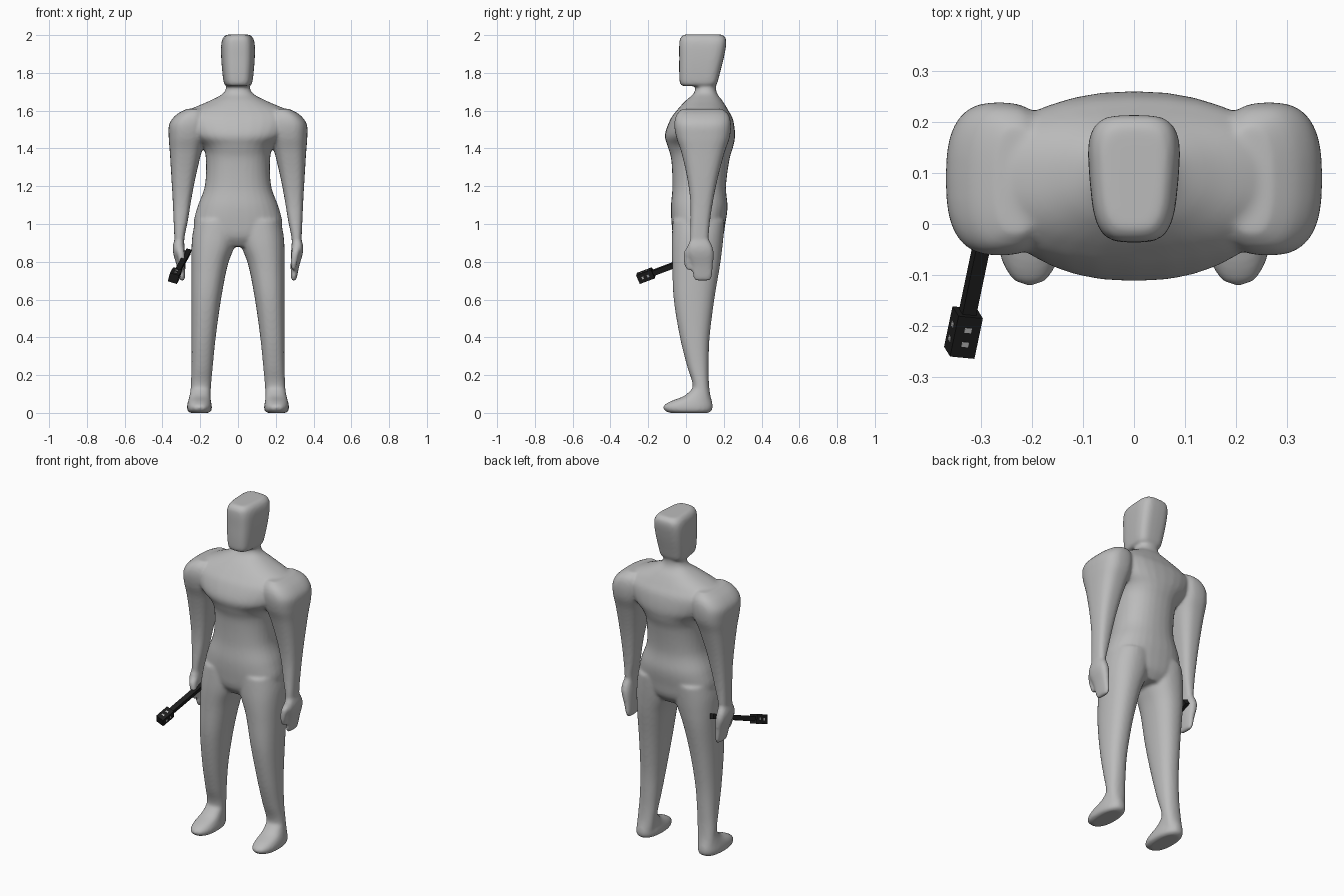
import bpy, bmesh, math
from mathutils import Vector, Matrix

if "Cube" in bpy.data.objects:
    bpy.data.objects.remove(bpy.data.objects["Cube"])


def material(name, rgb):
    m = bpy.data.materials.new(name)
    m.diffuse_color = (*rgb, 1)
    m.use_nodes = True
    m.node_tree.nodes["Principled BSDF"].inputs["Base Color"].default_value = m.diffuse_color
    return m


SKIN = material("grey_clay", (0.5, 0.5, 0.5))
BLACK = material("black_metal", (0.012, 0.012, 0.012))
LIGHT = material("light_grey", (0.5, 0.5, 0.5))


def spline(rows, steps=6):
    """Catmull-Rom interpolation between cross-sections."""
    out = []
    n = len(rows)
    for i in range(n - 1):
        p = [rows[max(0, min(n - 1, i + k))] for k in (-1, 0, 1, 2)]
        for s in range(steps):
            t = s / steps
            out.append([0.5 * (2 * b + (c - a) * t + (2 * a - 5 * b + 4 * c - d) * t * t
                               + (3 * b - a - 3 * c + d) * t ** 3)
                        for a, b, c, d in zip(*p)])
    return out + [list(rows[-1])]


def loft(bm, rows, power=2.3, side=1, taper=0.0, seg=32):
    """Stack of rounded sections; each row is z, x min, x max, y min, y max."""
    rings = []
    for z, x0, x1, y0, y1 in spline(rows):
        ring = []
        for k in range(seg):
            a = 2 * math.pi * k / seg
            c, s = math.cos(a), math.sin(a)
            u = math.copysign(abs(c) ** (2 / power), c)
            v = math.copysign(abs(s) ** (2 / power), s)
            x = (x0 + x1) / 2 + u * (x1 - x0) / 2 * (1 + taper * v)
            ring.append(bm.verts.new((side * x, (y0 + y1) / 2 + v * (y1 - y0) / 2, z)))
        rings.append(ring)
    faces = [bm.faces.new((a[k], a[(k + 1) % seg], b[(k + 1) % seg], b[k]))
             for a, b in zip(rings, rings[1:]) for k in range(seg)]
    faces += [bm.faces.new(rings[0][::-1]), bm.faces.new(rings[-1])]
    bmesh.ops.recalc_face_normals(bm, faces=faces)


def finish(name, bm, mats):
    me = bpy.data.meshes.new(name)
    bm.to_mesh(me)
    bm.free()
    for m in mats:
        me.materials.append(m)
    ob = bpy.data.objects.new(name, me)
    bpy.context.collection.objects.link(ob)
    return ob


body = bmesh.new()

# Torso with neck
loft(body, [(z, -w, w, a, b) for z, w, a, b in [
    (0.88, .10, -.03, .16), (0.93, .20, -.065, .195), (1.00, .234, -.076, .208),
    (1.09, .215, -.08, .22), (1.20, .176, -.072, .212), (1.34, .17, -.078, .23),
    (1.41, .19, -.097, .25), (1.47, .26, -.112, .26), (1.55, .30, -.085, .25),
    (1.60, .265, -.05, .225), (1.65, .155, -.005, .195), (1.69, .08, .04, .165),
    (1.73, .062, .05, .158), (1.78, .06, .05, .158)]], 2.3)

# Head, narrower towards the face
loft(body, [(1.73, -.058, .058, -.018, .15), (1.745, -.072, .072, -.032, .165),
            (1.80, -.08, .08, -.036, .18), (1.88, -.086, .086, -.036, .20),
            (1.95, -.086, .086, -.036, .213), (1.985, -.077, .077, -.03, .21),
            (2.003, -.058, .058, -.01, .19)], 3.6, taper=.12)

for side in (-1, 1):
    # Leg
    loft(body, [(0.05, .15, .255, .03, .135), (0.15, .142, .25, .035, .122),
                (0.25, .133, .246, .005, .12), (0.40, .118, .246, -.032, .125),
                (0.60, .09, .247, -.065, .15), (0.78, .055, .247, -.073, .18),
                (0.88, .018, .246, -.076, .193), (0.95, .0, .24, -.074, .20),
                (1.02, .0, .225, -.07, .205)], 2.3, side)
    # Foot: sole is long, the top draws back to the ankle
    loft(body, [(0.0, .155, .255, -.085, .12), (0.012, .14, .268, -.113, .137),
                (0.035, .138, .27, -.12, .142), (0.06, .143, .265, -.085, .138),
                (0.09, .145, .257, -.01, .13), (0.13, .146, .25, .035, .122)], 2.3, side)
    # Arm
    loft(body, [(0.86, .286, .334, .025, .12), (0.93, .283, .337, .022, .12),
                (1.02, .265, .341, .024, .128), (1.13, .247, .346, .022, .145),
                (1.25, .224, .353, .005, .17), (1.38, .193, .361, -.025, .205),
                (1.46, .17, .367, -.052, .232), (1.53, .16, .364, -.062, .238),
                (1.58, .17, .325, -.05, .225), (1.61, .19, .27, -.02, .19)], 2.7, side)
    # Hand
    loft(body, [(0.70, .284, .306, .05, .125), (0.72, .28, .312, .038, .138),
                (0.78, .279, .325, .03, .143), (0.84, .28, .342, .01, .147),
                (0.88, .283, .345, .008, .14), (0.92, .286, .336, .025, .12)], 2.6, side)
    # Thumb
    loft(body, [(0.755, .285, .305, .008, .03), (0.775, .28, .31, -.006, .03),
                (0.82, .28, .318, -.014, .026), (0.86, .284, .33, -.008, .05),
                (0.89, .29, .33, .02, .07)], 2.2, side)

figure = finish("body", body, [SKIN])
remesh = figure.modifiers.new("merge", 'REMESH')
remesh.mode = 'VOXEL'
remesh.voxel_size = 0.008
remesh.use_smooth_shade = True
soften = figure.modifiers.new("soften", 'SMOOTH')
soften.factor = 0.5
soften.iterations = 10


# Hand tool: frame whose local z runs from the grip end to the head
grip, tip = Vector((-.262, .13, .855)), Vector((-.342, -.252, .712))
axis = (tip - grip).normalized()
across = axis.cross(Vector((0, 0, 1))).normalized()
frame = Matrix((across, axis.cross(across), axis)).transposed().to_4x4()
frame = Matrix.Translation(grip) @ frame @ Matrix.Rotation(math.radians(-18), 4, 'Z')
length = (tip - grip).length


def box(bm, center, size, mat=0):
    m = frame @ Matrix.Translation(center) @ Matrix.Diagonal((*size, 1))
    verts = bmesh.ops.create_cube(bm, size=1, matrix=m)['verts']
    for f in {f for v in verts for f in v.link_faces}:
        f.material_index = mat


shaft = bmesh.new()
box(shaft, (0, 0, length / 2 - .03), (.028, .028, length - .06))
finish("tool_shaft", shaft, [BLACK])

head = bmesh.new()
box(head, (0, 0, length - .043), (.05, .05, .086))
# Two small light windows on each side of the head
for k in range(4):
    c, s = round(math.cos(k * math.pi / 2)), round(math.sin(k * math.pi / 2))
    for d in (.028, .058):
        box(head, (c * .025, s * .025, length - d),
            (.003 if c else .014, .003 if s else .014, .010), 1)
finish("tool_head", head, [BLACK, LIGHT])
